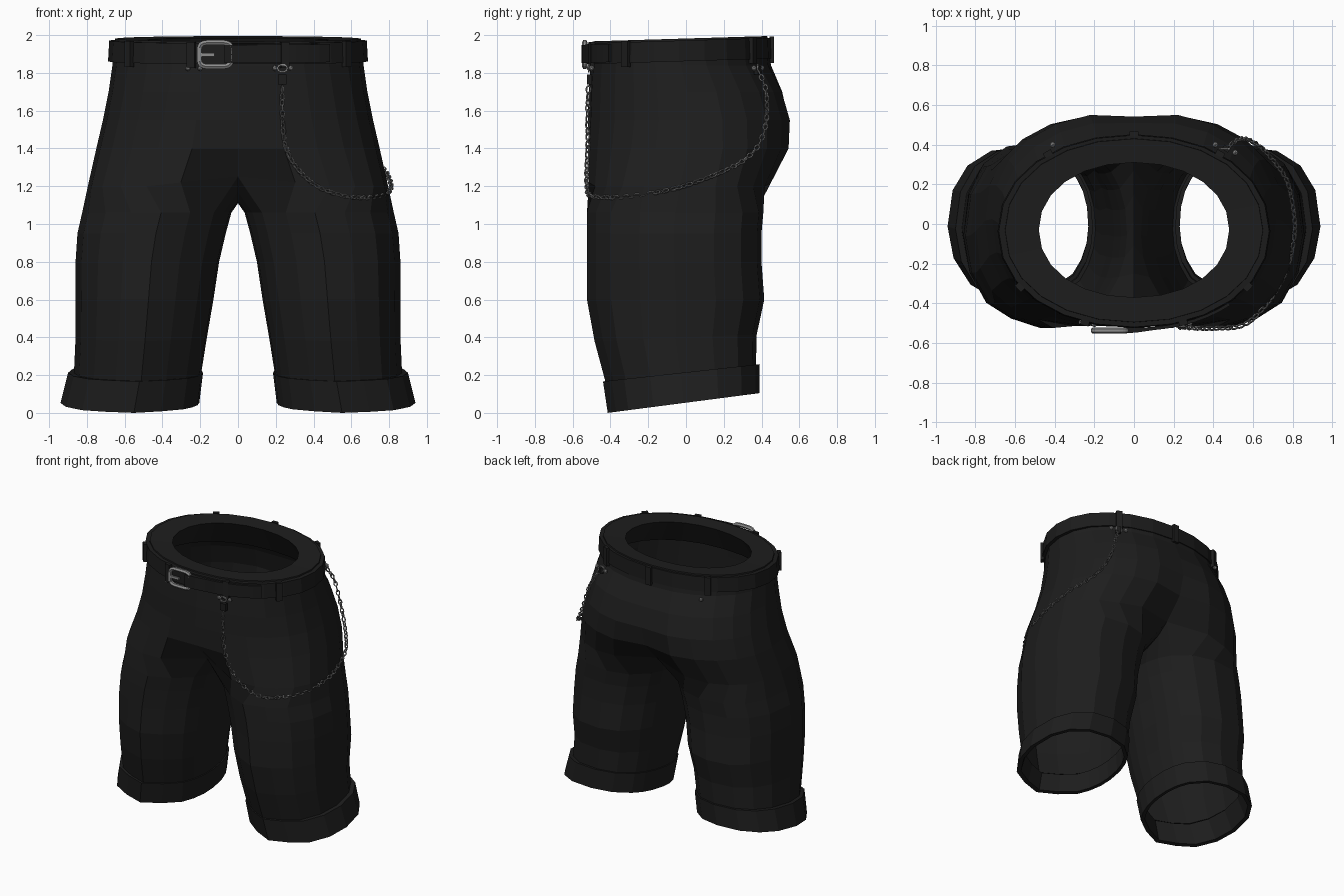
import bpy, bmesh, math
from mathutils import Vector, Matrix

if "Cube" in bpy.data.objects:
    bpy.data.objects.remove(bpy.data.objects["Cube"])


def material(name, rgb):
    m = bpy.data.materials.new(name)
    m.diffuse_color = (*rgb, 1)
    m.use_nodes = True
    m.node_tree.nodes["Principled BSDF"].inputs["Base Color"].default_value = m.diffuse_color
    return m


FABRIC = material("black fabric", (0.0125, 0.0125, 0.0125))
LEATHER = material("black leather", (0.0115, 0.0115, 0.0115))
STEEL = material("buckle steel", (0.27, 0.27, 0.27))
CHAIN = material("dark chain steel", (0.16, 0.16, 0.16))


def make(name, bm, mat, mirror=False):
    me = bpy.data.meshes.new(name)
    bm.to_mesh(me)
    bm.free()
    me.materials.append(mat)
    ob = bpy.data.objects.new(name, me)
    bpy.context.collection.objects.link(ob)
    if mirror:
        mod = ob.modifiers.new("mirror", 'MIRROR')
        mod.merge_threshold = 0.002
    return ob


def oval(deg, cx, ax, y0, y1, n):
    """Point on a superellipse; -90 degrees is the front."""
    c, s = math.cos(math.radians(deg)), math.sin(math.radians(deg))
    p = lambda v: math.copysign(abs(v) ** (2 / n), v)
    return cx + ax * p(c), (y0 + y1) / 2 + (y1 - y0) / 2 * p(s)


def loft(bm, rings):
    """Skin rings in order; open rings join closed ones along their first points."""
    vs = [[bm.verts.new(p) for p in r] for r in rings]
    for a, b in zip(vs, vs[1:]):
        n = min(len(a), len(b))
        closed = n > 13
        for i in range(n if closed else n - 1):
            j = (i + 1) % n
            bm.faces.new((a[i], b[i], b[j], a[j]))


def half_ring(z, ax, y0, y1, n=2.2, tilt=0.0, pf=0.0, pb=0.0):
    """Half of the body outline, front centre to back centre; pf/pb dent the centre."""
    pts = []
    for i in range(13):
        x, y = oval(-90 + 15 * i, 0, ax, y0, y1, n)
        y *= 1 - (pf if y < 0 else pb) * max(0, 1 - x / 0.36) ** 2
        pts.append((x, y, z + tilt * y))
    return pts


LEG_ANGLES = [-140 + 280 / 12 * i for i in range(13)] + [140 + 80 / 6 * i for i in range(1, 6)]


def leg_ring(z, xi, xo, y0, y1, tilt=0.0, crease=0.02):
    """Leg outline: tapering to a front crease, boxier behind."""
    pts = []
    for i, a in enumerate(LEG_ANGLES):
        n = 2.0 if math.sin(math.radians(a)) < 0 else 2.35
        x, y = oval(a, (xi + xo) / 2, (xo - xi) / 2, y0, y1, n)
        if i in (1, 3):          # flatten beside the pressed front crease
            y += crease
        pts.append((x, y, z + tilt * y))
    return pts


# Shorts: lining, rim, hips, crotch arch and leg in one skin, mirrored
crotch = half_ring(1.2, 0.795, -0.53, 0.465, 2.8, 0, 0.25, 0.2)
crotch[0] = (0, -0.38, 1.25)
crotch[12] = (0, 0.36, 1.25)
crotch[1] = (crotch[1][0], crotch[1][1], 1.22)
crotch[11] = (crotch[11][0], crotch[11][1], 1.22)
crotch += [(0, 0.27, 1.18), (0, 0.15, 1.13), (0, 0.02, 1.11), (0, -0.11, 1.12), (0, -0.25, 1.17)]
bm = bmesh.new()
loft(bm, [
    half_ring(1.78, 0.62, -0.46, 0.42, 2.1),
    half_ring(1.976, 0.48, -0.37, 0.31, 2.1, 0.03),
    half_ring(1.982, 0.65, -0.495, 0.43, 2.1, 0.03),
    half_ring(1.84, 0.665, -0.505, 0.45, 2.15),
    half_ring(1.70, 0.685, -0.515, 0.525, 2.25, 0, 0, 0.03),
    half_ring(1.55, 0.715, -0.52, 0.57, 2.3, 0, 0, 0.05),
    half_ring(1.40, 0.75, -0.53, 0.565, 2.4, 0, 0.04, 0.11),
    crotch,
    leg_ring(1.06, 0.035, 0.825, -0.525, 0.41),
    leg_ring(0.95, 0.065, 0.85, -0.525, 0.40),
    leg_ring(0.8, 0.10, 0.86, -0.525, 0.40),
    leg_ring(0.6, 0.13, 0.86, -0.525, 0.415),
    leg_ring(0.4, 0.165, 0.86, -0.485, 0.375, 0.04),
    leg_ring(0.18, 0.20, 0.87, -0.42, 0.37, 0.1),
])
make("shorts", bm, FABRIC, True)

# Turned-up cuffs
bm = bmesh.new()
loft(bm, [
    leg_ring(0.215, 0.21, 0.865, -0.41, 0.365, 0.11),
    leg_ring(0.215, 0.185, 0.90, -0.44, 0.39, 0.11),
    leg_ring(0.054, 0.205, 0.94, -0.415, 0.39, 0.13),
    leg_ring(0.056, 0.23, 0.91, -0.385, 0.365, 0.13),
    leg_ring(0.20, 0.23, 0.85, -0.39, 0.35, 0.11),
])
make("leg_cuffs", bm, FABRIC, True)

# Belt
bm = bmesh.new()
loft(bm, [half_ring(z, a, f, b, 2.1, 0.03) for z, a, f, b in (
    (1.972, 0.645, -0.49, 0.425), (1.972, 0.682, -0.52, 0.448),
    (1.862, 0.688, -0.525, 0.453), (1.862, 0.65, -0.495, 0.44))])
make("belt", bm, LEATHER, True)


def on_belt(deg, out=0.0):
    x, y = oval(deg, 0, 0.685 + out, -0.523 - out, 0.45 + out, 2.1)
    return Vector((x, y, 1.917 + 0.03 * y))


# Belt tail: a second strap layer coming over the buckle's right side
bm = bmesh.new()
rows = []
for i in range(9):
    a = -95 + 6 * i
    lift = 0.016 + max(0, 0.016 - 0.008 * i)
    o, q = on_belt(a, lift), on_belt(a, 0.0)
    h = Vector((0, 0, 0.048))
    rows.append([bm.verts.new(p) for p in (o + h, o - h, q - h, q + h)])
for a, b in zip(rows, rows[1:]):
    for k in range(4):
        bm.faces.new((a[k], a[(k + 1) % 4], b[(k + 1) % 4], b[k]))
bm.faces.new(rows[0])
bm.faces.new(rows[-1])
bmesh.ops.recalc_face_normals(bm, faces=bm.faces)
make("belt_tail", bm, LEATHER)


def box(bm, loc, size, rot=0.0):
    M = Matrix.Translation(loc) @ Matrix.Rotation(rot, 4, 'Z') @ Matrix.Diagonal((*size, 1))
    bmesh.ops.create_cube(bm, size=1, matrix=M)


# Belt loops
bm = bmesh.new()
for deg in (-70, -110, -34, -146, 52, 128, 90):
    p, d = on_belt(deg, 0.004), on_belt(deg + 2) - on_belt(deg - 2)
    box(bm, p - Vector((0, 0, 0.008)), (0.045, 0.026, 0.138), math.atan2(d.y, d.x))
make("belt_loops", bm, FABRIC)


def ring_tube(bm, M, a, b, r, n=2.0, seg=10, sides=4):
    """Closed wire around a superellipse in the local xy plane."""
    vs = []
    for i in range(seg):
        t = 360 * i / seg
        x, y = oval(t, 0, a, -b, b, n)
        c, s = math.cos(math.radians(t)), math.sin(math.radians(t))
        ring = []
        for k in range(sides):
            u = 2 * math.pi * (k + 0.5) / sides
            ring.append(bm.verts.new(M @ Vector((x + c * r * math.cos(u), y + s * r * math.cos(u), r * math.sin(u)))))
        vs.append(ring)
    for i in range(seg):
        p, q = vs[i], vs[(i + 1) % seg]
        for k in range(sides):
            j = (k + 1) % sides
            bm.faces.new((p[k], q[k], q[j], p[j]))


UPRIGHT = Matrix.Rotation(math.pi / 2, 4, 'X')

# Buckle frame with prong
bm = bmesh.new()
ring_tube(bm, Matrix.Translation((-0.12, -0.536, 1.897)) @ UPRIGHT, 0.085, 0.064, 0.015, 4.5, 28, 6)
box(bm, (-0.17, -0.542, 1.897), (0.09, 0.014, 0.018))
box(bm, (-0.203, -0.54, 1.897), (0.02, 0.024, 0.07))
make("buckle", bm, STEEL)

# Chain path hanging from front loop round the side to the back
path = [Vector(p) for p in (
    (0.235, -0.515, 1.75), (0.235, -0.52, 1.6), (0.25, -0.52, 1.42), (0.31, -0.525, 1.3),
    (0.42, -0.525, 1.2), (0.56, -0.505, 1.15), (0.68, -0.39, 1.14), (0.77, -0.23, 1.155),
    (0.81, -0.05, 1.19), (0.80, 0.1, 1.24), (0.77, 0.22, 1.29), (0.71, 0.31, 1.34),
    (0.64, 0.385, 1.42), (0.575, 0.425, 1.55), (0.525, 0.425, 1.7), (0.47, 0.385, 1.81))]
fine = []
for i in range(len(path) - 1):
    p0, p1, p2, p3 = path[max(i - 1, 0)], path[i], path[i + 1], path[min(i + 2, len(path) - 1)]
    for k in range(12):
        t = k / 12
        fine.append(0.5 * (2 * p1 + (p2 - p0) * t + (2 * p0 - 5 * p1 + 4 * p2 - p3) * t * t
                           + (3 * p1 - p0 - 3 * p2 + p3) * t ** 3))
fine.append(path[-1])
bm = bmesh.new()
PITCH, walked, count = 0.032, 0.0, 0
for a, b in zip(fine, fine[1:]):
    d = b - a
    walked += d.length
    if walked >= PITCH:
        walked -= PITCH
        M = Matrix.Translation(b) @ d.to_track_quat('X', 'Z').to_matrix().to_4x4()
        M = M @ Matrix.Rotation(math.pi / 4 + math.pi / 2 * (count % 2), 4, 'X')
        ring_tube(bm, M, 0.019, 0.012, 0.005)
        count += 1
make("wallet_chain", bm, CHAIN)

# Clasps where the chain hangs from the loops
bm = bmesh.new()
box(bm, (0.235, -0.51, 1.765), (0.045, 0.026, 0.055))
box(bm, (0.465, 0.38, 1.815), (0.035, 0.025, 0.045), -0.6)
make("chain_clasps", bm, LEATHER)

# Rings and studs below the belt
bm = bmesh.new()
for x, y in ((0.235, -0.515), (0.46, 0.38)):
    ring_tube(bm, Matrix.Translation((x, y, 1.825)) @ UPRIGHT, 0.026, 0.02, 0.006)
for x, y in ((-0.265, -0.495), (-0.2, -0.505), (0.195, -0.51), (0.28, -0.50),
             (-0.41, 0.40), (0.41, 0.40), (0.51, 0.36)):
    bmesh.ops.create_icosphere(bm, subdivisions=1, radius=0.016, matrix=Matrix.Translation((x, y, 1.825)))
make("rings_and_studs", bm, STEEL)
